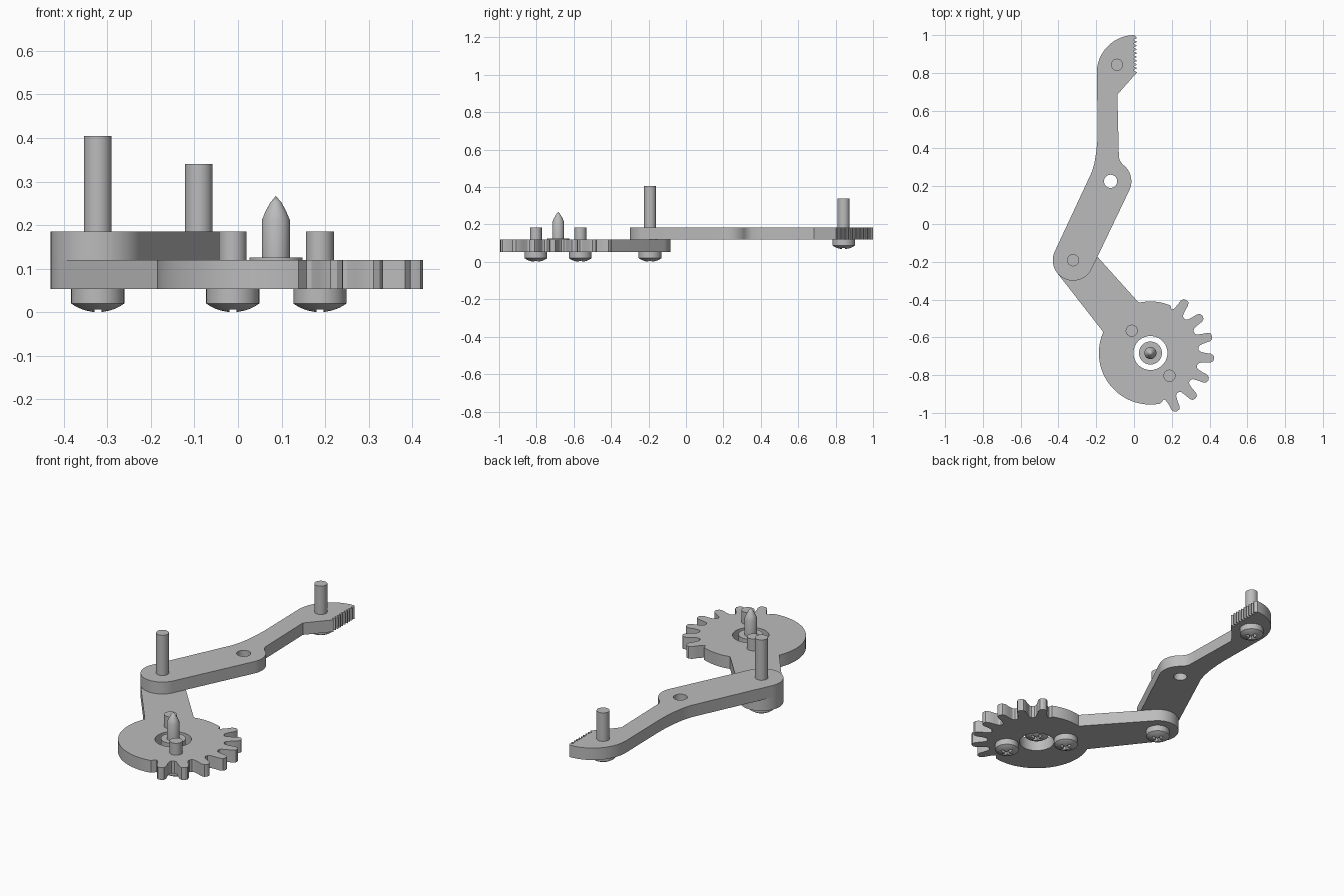
import bpy
import bmesh
from math import cos, sin, radians, pi

if "Cube" in bpy.data.objects:
    bpy.data.objects.remove(bpy.data.objects["Cube"])

steel = bpy.data.materials.new("grey_steel")
steel.use_nodes = True
GREY = (0.5, 0.5, 0.5, 1)
steel.diffuse_color = GREY
steel.node_tree.nodes["Principled BSDF"].inputs["Base Color"].default_value = GREY

GEAR = (0.087, -0.683)
ELBOW = (-0.322, -0.192)
HOLE = (-0.124, 0.226)
TIP = (-0.09, 0.843)


def activate(ob):
    bpy.ops.object.select_all(action='DESELECT')
    ob.select_set(True)
    bpy.context.view_layer.objects.active = ob


def arc(c, r, a0, a1, n):
    """Points on an arc, angles in degrees."""
    angles = [radians(a0 + (a1 - a0) * i / n) for i in range(n + 1)]
    return [(c[0] + r * cos(a), c[1] + r * sin(a)) for a in angles]


def plate(name, loops, z0, z1):
    """Flat plate from an outline and hole loops."""
    cu = bpy.data.curves.new(name, 'CURVE')
    cu.dimensions = '2D'
    cu.fill_mode = 'BOTH'
    cu.extrude = (z1 - z0) / 2
    for pts in loops:
        sp = cu.splines.new('POLY')
        sp.points.add(len(pts) - 1)
        for p, (x, y) in zip(sp.points, pts):
            p.co = (x, y, 0, 1)
        sp.use_cyclic_u = True
    ob = bpy.data.objects.new(name, cu)
    bpy.context.collection.objects.link(ob)
    ob.location.z = (z0 + z1) / 2
    activate(ob)
    bpy.ops.object.convert(target='MESH')
    ob = bpy.context.object
    bm = bmesh.new()
    bm.from_mesh(ob.data)
    bmesh.ops.remove_doubles(bm, verts=bm.verts, dist=0.0002)
    bmesh.ops.recalc_face_normals(bm, faces=bm.faces)
    bm.to_mesh(ob.data)
    bm.free()
    finish(ob)


def finish(ob):
    ob.data.materials.clear()
    ob.data.materials.append(steel)
    activate(ob)
    bpy.ops.object.shade_smooth_by_angle(angle=radians(30))


def mesh_object(name, bm, loc):
    bmesh.ops.recalc_face_normals(bm, faces=bm.faces)
    me = bpy.data.meshes.new(name)
    bm.to_mesh(me)
    bm.free()
    ob = bpy.data.objects.new(name, me)
    ob.location = loc
    bpy.context.collection.objects.link(ob)
    return ob


def cross_cutter(loc):
    """Plus-shaped prism for the driver slot."""
    a, b = 0.008, 0.034
    quarter = [(b, -a), (b, a), (a, a)]
    pts = []
    for k in range(4):
        c, s = round(cos(k * pi / 2)), round(sin(k * pi / 2))
        pts += [(c * x - s * y, s * x + c * y) for x, y in quarter]
    bm = bmesh.new()
    face = bm.faces.new([bm.verts.new((x, y, -0.02)) for x, y in pts])
    ext = bmesh.ops.extrude_face_region(bm, geom=[face])
    for v in ext["geom"]:
        if isinstance(v, bmesh.types.BMVert):
            v.co.z = 0.022
    ob = mesh_object("slot_cutter", bm, loc)
    ob.hide_render = True
    return ob


def screw(name, xy, z, top, pointed=False):
    """Domed head with a cross slot, and a shaft up to the given height."""
    h, r, R = top - z, 0.032, 0.061
    prof = [(0, 0)] + [(R * t, 0.02 * t ** 2.2) for t in (0.25, 0.5, 0.75, 0.9, 1)]
    prof += [(R, 0.053), (r, 0.053)]
    if pointed:
        prof += [(r, h - 0.055), (r * 0.75, h - 0.036), (r * 0.4, h - 0.015), (0, h)]
    else:
        prof += [(r, h), (0, h)]
    bm = bmesh.new()
    vs = [bm.verts.new((x, 0, y)) for x, y in prof]
    edges = [bm.edges.new(pair) for pair in zip(vs, vs[1:])]
    bmesh.ops.spin(bm, geom=vs + edges, cent=(0, 0, 0), axis=(0, 0, 1),
                   angle=2 * pi, steps=40)
    bmesh.ops.remove_doubles(bm, verts=bm.verts, dist=0.0001)
    loc = (xy[0], xy[1], z)
    ob = mesh_object(name, bm, loc)
    cutter = cross_cutter(loc)
    mod = ob.modifiers.new("slot", 'BOOLEAN')
    mod.operation = 'DIFFERENCE'
    mod.solver = 'EXACT'
    mod.object = cutter
    activate(ob)
    bpy.ops.object.modifier_apply(modifier=mod.name)
    bpy.data.objects.remove(cutter)
    finish(ob)


# Sector gear with its crank arm
outline = arc(GEAR, 0.273, 156, 281, 40)
tooth = [(-8.5, 0.256), (-6.5, 0.264), (-5, 0.29), (-4.2, 0.32), (-2.6, 0.335), (0, 0.339)]
tooth += [(-a, r) for a, r in reversed(tooth[:-1])]
for i in range(7):
    for a, r in tooth:
        outline += arc(GEAR, r, -65.5 + 20.2 * i + a, 0, 1)[:1]
outline += arc(GEAR, 0.273, 67, 103, 12)
outline += arc(ELBOW, 0.108, 43, 218, 28)
plate("gear_crank", [outline, arc(GEAR, 0.09, 0, 354, 59)], 0.053, 0.12)

# Upper link with pivot hole and toothed end
link = arc(ELBOW, 0.108, 154, 334, 28)
link += arc(HOLE, 0.11, -26, 55, 16)
link += [(-0.074, 0.335), (-0.08, 0.352), (-0.081, 0.39), (-0.088, 0.685), (0.016, 0.803)]
for i in range(9):
    y = 0.812 + 0.02 * i
    link += [(0.0, y), (0.0, y + 0.005), (0.014, y + 0.01), (0.014, y + 0.015)]
link += arc((0.003, 0.8), 0.2, 90, 180, 24)
link += [(-0.192, 0.5), (-0.194, 0.44), (-0.2, 0.38), (-0.209, 0.325), (-0.223, 0.276)]
plate("upper_link", [link, arc(HOLE, 0.035, 0, 350, 35)], 0.12, 0.185)

# Screws and pins
screw("elbow_screw", ELBOW, 0, 0.405)
screw("tip_screw", TIP, 0.068, 0.34)
for side, name in ((-1, "gear_screw_left"), (1, "gear_screw_right")):
    screw(name, (0.088 + side * 0.1, -0.684 - side * 0.119), 0, 0.185)
screw("center_pin", GEAR, 0.072, 0.267, pointed=True)
